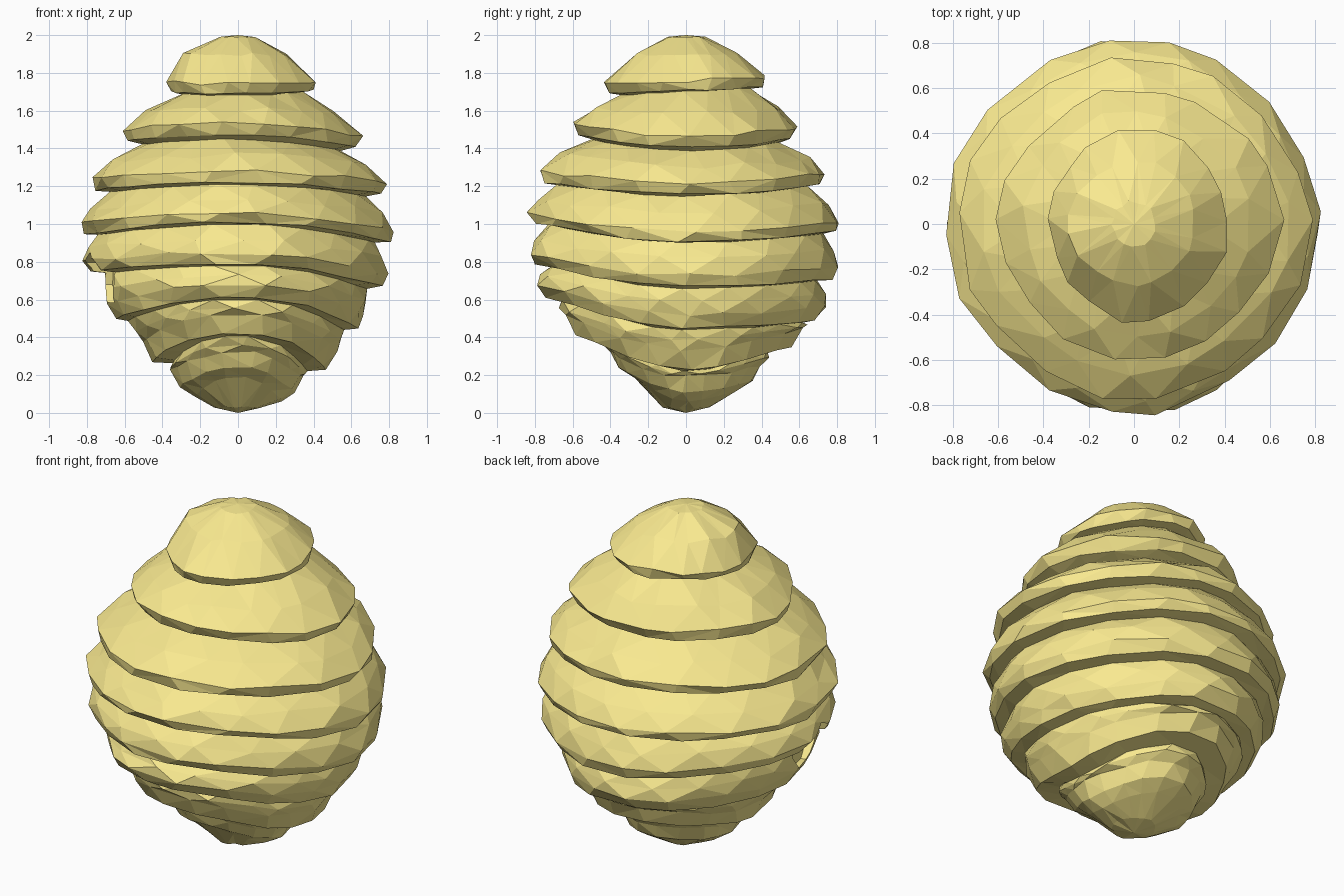
import bpy, bmesh, math, random
from mathutils import Vector

if "Cube" in bpy.data.objects:
    bpy.data.objects.remove(bpy.data.objects["Cube"])

random.seed(4)
SEG = 18

# Each tier rim: reach left, right, front, back / rim height left, right, front, back
# then lip drop, lip scale, neck drop, neck scale
TIERS = [
    (.37, .42, .43, .43, 1.75, 1.76, 1.74, 1.78, .05, .94, .06, .81),
    (.61, .66, .60, .60, 1.50, 1.47, 1.53, 1.51, .06, .95, .08, .83),
    (.78, .78, .79, .74, 1.24, 1.22, 1.28, 1.27, .06, .97, .07, .87),
    (.84, .83, .84, .83, 1.00, .96, 1.06, 1.01, .05, .97, .06, .88),
    (.82, .79, .84, .82, .81, .73, .85, .77, .06, .96, .07, .86),
    (.69, .67, .80, .75, .57, .52, .68, .56, .07, .94, .08, .84),
    (.50, .52, .66, .62, .37, .33, .52, .45, .10, .91, .11, .70),
    (.35, .34, .41, .40, .22, .19, .32, .25, .08, .88, .13, .68),
]


def blend(vals, a):
    """Smoothly mix left, right, front, back values by angle."""
    c, s = math.cos(a), math.sin(a)
    return (vals[1] if c > 0 else vals[0]) * c * c + (vals[3] if s > 0 else vals[2]) * s * s


def ring(radius, height, phase, jr=.012, jz=.012):
    pts = []
    for i in range(SEG):
        a = (i + phase + random.uniform(-.2, .2)) / SEG * math.tau
        # slightly flattened on the diagonals
        r = radius(a) * (1 - .035 * math.sin(2 * a) ** 2) + random.uniform(-jr, jr)
        pts.append(Vector((r * math.cos(a), r * math.sin(a),
                           height(a) + random.uniform(-jz, jz))))
    return pts


# Ring stack from the crown downwards
rings = [ring(lambda a: .10, lambda a: 1.99, 0, .01, .003),
         ring(lambda a: .28, lambda a: 1.90, .5, .015, .01)]
prev = None
for n, t in enumerate(TIERS):
    rad = lambda a, t=t: blend(t[0:4], a)
    hgt = lambda a, t=t: blend(t[4:8], a)
    ld, ls, nd, ns = t[8:]
    if prev:
        pr, ph = prev
        # upper shoulder, bulging slightly from the neck above
        rings.append(ring(lambda a: pr(a) * .45 + rad(a) * .55 + .015,
                          lambda a: ph(a) * .5 + hgt(a) * .5, .5,
                          .014, .014 if n < 5 else .006))
    rings.append(ring(rad, hgt, 0, .013, .012))
    rings.append(ring(lambda a: rad(a) * ls, lambda a: hgt(a) - ld, 0, .008, .006))
    nr = lambda a, r=rad, k=ns: r(a) * k
    nh = lambda a, h=hgt, k=nd: h(a) - k
    rings.append(ring(nr, nh, 0, .006, .004))
    prev = (nr, nh)
# rounded underside
rings.append(ring(lambda a: .12, lambda a: .03, 0, .01, .005))

# Skin the rings with triangles, using the shorter diagonal
bm = bmesh.new()
rows = [[bm.verts.new(p) for p in r] for r in rings]
for up, lo in zip(rows, rows[1:]):
    for i in range(SEG):
        j = (i + 1) % SEG
        a, b, c, d = up[i], lo[i], lo[j], up[j]
        if (a.co - c.co).length < (b.co - d.co).length:
            bm.faces.new((a, b, c)); bm.faces.new((a, c, d))
        else:
            bm.faces.new((a, b, d)); bm.faces.new((b, c, d))
for row, z in ((rows[0], 2.0), (rows[-1], 0.0)):
    tip = bm.verts.new((0, 0, z))
    for i in range(SEG):
        bm.faces.new((row[i], row[(i + 1) % SEG], tip))
bmesh.ops.recalc_face_normals(bm, faces=bm.faces)
mesh = bpy.data.meshes.new("hive_body")
bm.to_mesh(mesh)
bm.free()
hive = bpy.data.objects.new("hive_body", mesh)
bpy.context.collection.objects.link(hive)

mat = bpy.data.materials.new("straw_yellow")
mat.diffuse_color = (.95, .82, .28, 1)
mat.use_nodes = True
mat.node_tree.nodes["Principled BSDF"].inputs["Base Color"].default_value = mat.diffuse_color
mesh.materials.append(mat)

# Small entrance hole on the left side
direction = Vector((-.77, -.15, 0)).normalized()
bpy.ops.mesh.primitive_cylinder_add(vertices=7, radius=.14, depth=.4,
                                    location=direction * .85 + Vector((0, 0, .71)))
cutter = bpy.context.object
cutter.name = "entrance_cutter"
cutter.rotation_euler = direction.to_track_quat('Z', 'Y').to_euler()
cutter.data.materials.append(mat)
cut = hive.modifiers.new("entrance", 'BOOLEAN')
cut.operation = 'DIFFERENCE'
cut.solver = 'EXACT'
cut.object = cutter
cutter.hide_render = True
cutter.display_type = 'WIRE'
